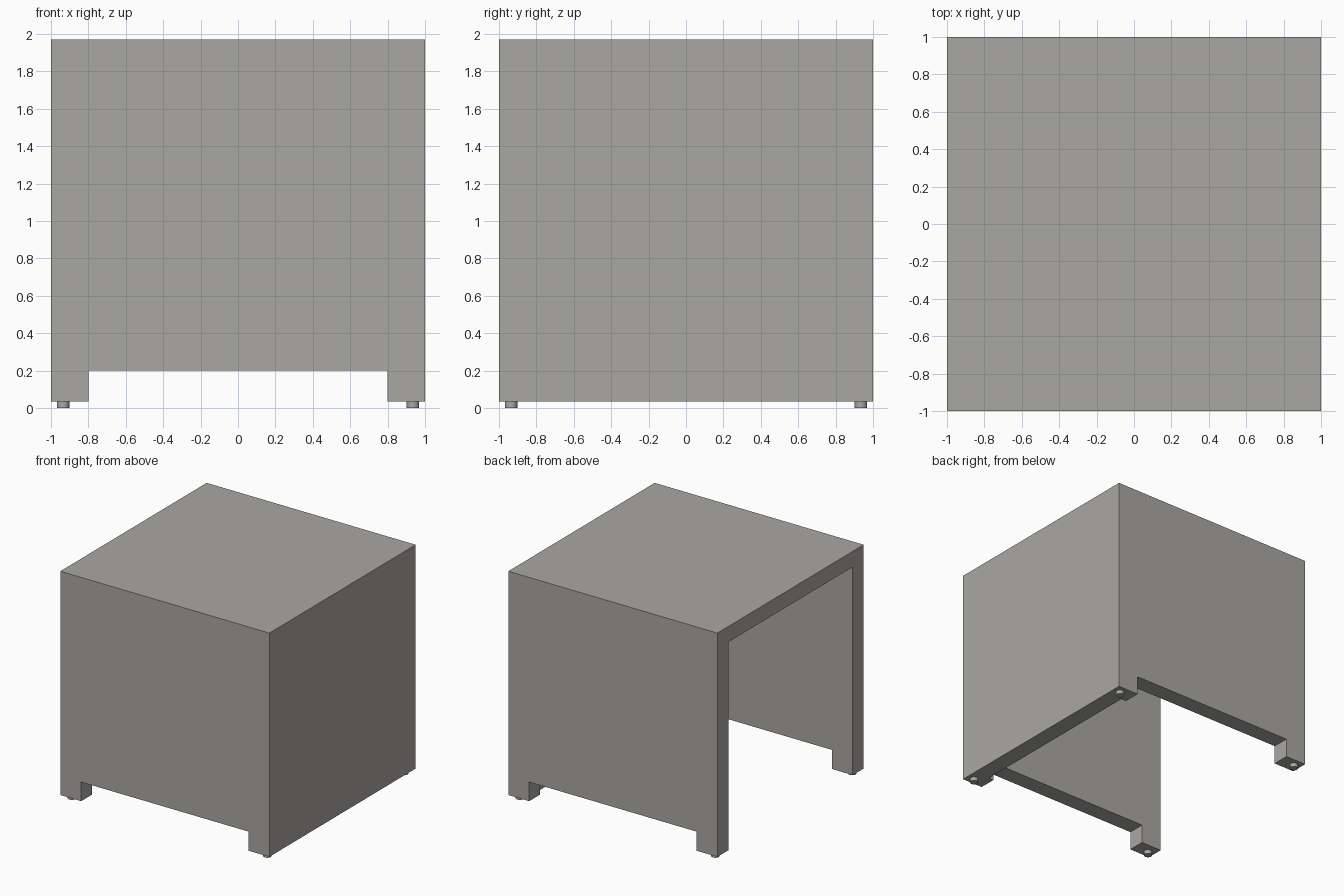
import bpy
import bmesh

cube = bpy.data.objects.get("Cube")
if cube:
    bpy.data.objects.remove(cube, do_unlink=True)

WALL = 0.15       # side panel thickness
TOP_WALL = 0.135  # top panel thickness
BASE, TOP = 0.035, 1.97
NOTCH_X, NOTCH_Z = 0.8, 0.2

grey = bpy.data.materials.new("warm grey")
grey.use_nodes = True
colour = (0.40, 0.39, 0.365, 1)
grey.diffuse_color = colour
grey.node_tree.nodes["Principled BSDF"].inputs["Base Color"].default_value = colour


def finish(name, bm):
    """Turn a bmesh into a named grey object."""
    bmesh.ops.recalc_face_normals(bm, faces=bm.faces)
    mesh = bpy.data.meshes.new(name)
    bm.to_mesh(mesh)
    bm.free()
    mesh.materials.append(grey)
    obj = bpy.data.objects.new(name, mesh)
    bpy.context.collection.objects.link(obj)
    return obj


def box(name, low, high):
    bm = bmesh.new()
    bmesh.ops.create_cube(bm, size=1)
    for v in bm.verts:
        v.co = [h if c > 0 else l for c, l, h in zip(v.co, low, high)]
    return finish(name, bm)


def subtract(target, cutter):
    cutter.hide_render = True
    cutter.hide_set(True)
    mod = target.modifiers.new(cutter.name, "BOOLEAN")
    mod.operation = "DIFFERENCE"
    mod.solver = "EXACT"
    mod.object = cutter
    bpy.context.view_layer.objects.active = target
    bpy.ops.object.modifier_apply(modifier=mod.name)
    bpy.data.objects.remove(cutter, do_unlink=True)


# Housing: a box hollowed from below and from its open side
housing = box("housing", (-1, -1, BASE), (1, 1, TOP))
inner = 1 - WALL
subtract(housing, box("hollow_cutter", (-1.2, -inner, -0.2), (inner, inner, TOP - TOP_WALL)))

# Low gaps between the legs, front and back
for name, y in (("front_gap_cutter", -1), ("back_gap_cutter", 1)):
    subtract(housing, box(name, (-NOTCH_X, y - 0.18, -0.2), (NOTCH_X, y + 0.18, NOTCH_Z)))

# Round feet under the four corners
for side, x in (("left", 0.935), ("right", -0.935)):
    for end, y in (("front", -0.935), ("back", 0.935)):
        bm = bmesh.new()
        bmesh.ops.create_cone(bm, cap_ends=True, segments=32, radius1=0.033,
                              radius2=0.033, depth=BASE)
        bmesh.ops.translate(bm, verts=bm.verts, vec=(x, y, BASE / 2))
        foot = finish(f"{end}_{side}_foot", bm)
        bpy.ops.object.select_all(action="DESELECT")
        foot.select_set(True)
        bpy.context.view_layer.objects.active = foot
        bpy.ops.object.shade_smooth_by_angle()
